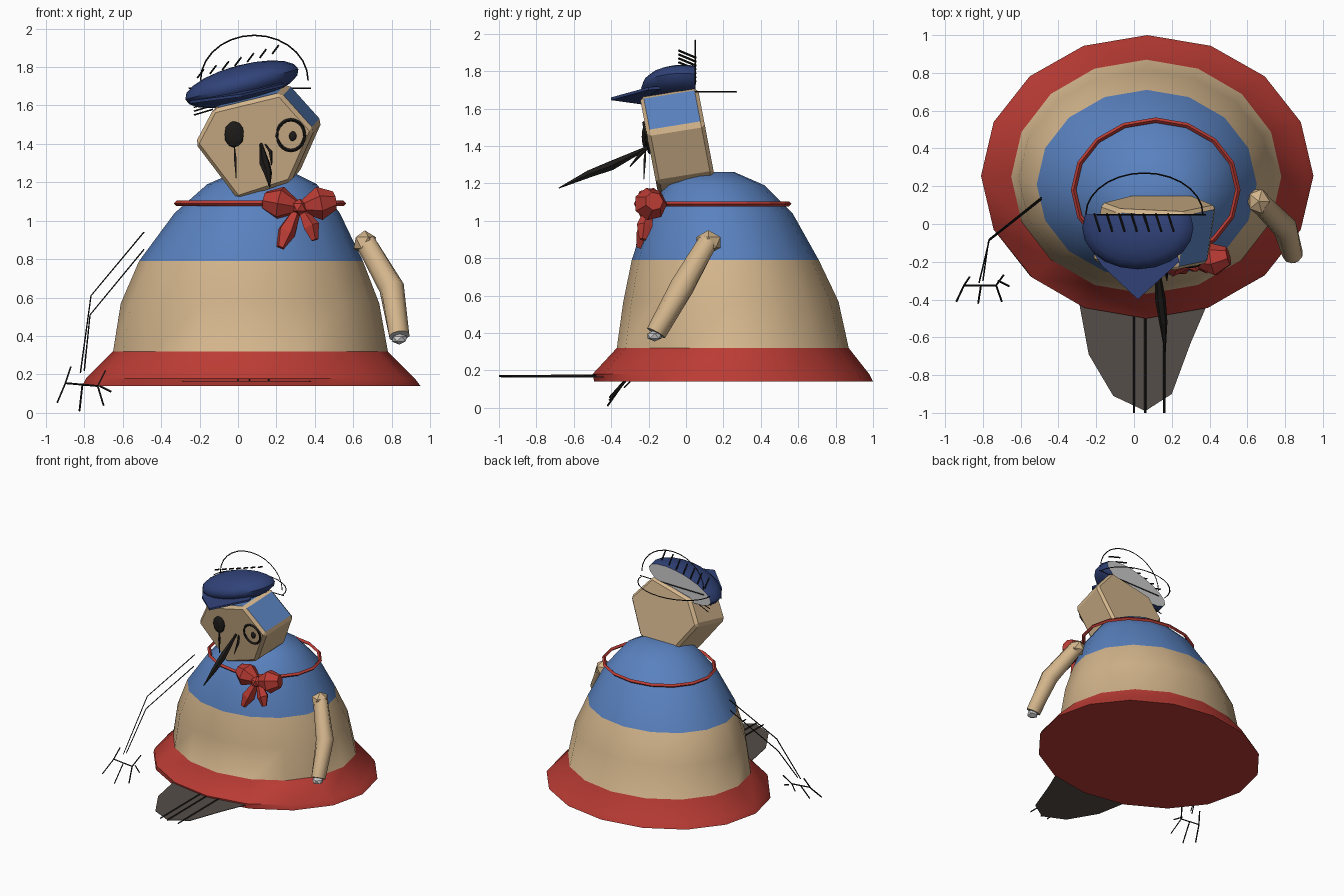
import bpy, bmesh, math
from mathutils import Vector, Matrix

if "Cube" in bpy.data.objects:
    bpy.data.objects.remove(bpy.data.objects["Cube"])


def mat(name, r, g, b):
    m = bpy.data.materials.new(name)
    m.diffuse_color = (r, g, b, 1)
    m.use_nodes = True
    m.node_tree.nodes["Principled BSDF"].inputs["Base Color"].default_value = m.diffuse_color
    return m


RED = mat("red", 0.50, 0.045, 0.035)
TAN = mat("tan", 0.65, 0.46, 0.26)
BLUE = mat("blue", 0.10, 0.22, 0.52)
NAVY = mat("navy", 0.03, 0.055, 0.19)
INK = mat("ink", 0.012, 0.011, 0.01)
SHADE = mat("shade", 0.09, 0.075, 0.065)
GREY = mat("grey", 0.6, 0.6, 0.6)


def finish(name, bm, mats, smooth=None):
    bmesh.ops.recalc_face_normals(bm, faces=bm.faces)
    me = bpy.data.meshes.new(name)
    bm.to_mesh(me)
    bm.free()
    ob = bpy.data.objects.new(name, me)
    bpy.context.collection.objects.link(ob)
    for m in mats:
        me.materials.append(m)
    if smooth:
        bpy.ops.object.select_all(action='DESELECT')
        ob.select_set(True)
        bpy.context.view_layer.objects.active = ob
        bpy.ops.object.shade_smooth_by_angle(angle=math.radians(smooth))
    return ob


def loft(name, rings, mats, pick=None, closed=False, smooth=None, caps=(0, 0)):
    """Skin between rings of points; pick(band, side) chooses the material slot."""
    bm = bmesh.new()
    vs = [[bm.verts.new(p) for p in r] for r in rings]
    n = len(vs[0])
    for i in range(len(vs) if closed else len(vs) - 1):
        a, b = vs[i], vs[(i + 1) % len(vs)]
        for j in range(n):
            f = bm.faces.new((a[j], a[(j + 1) % n], b[(j + 1) % n], b[j]))
            f.material_index = pick(i, j) if pick else 0
    if not closed:
        bm.faces.new(vs[0][::-1]).material_index = caps[0]
        bm.faces.new(vs[-1]).material_index = caps[1]
    return finish(name, bm, mats, smooth)


def tube(name, pts, radii, mats, sides=4, closed=False, **kw):
    pts = [Vector(p) for p in pts]
    if not isinstance(radii, (list, tuple)):
        radii = [radii] * len(pts)
    rings, n = [], len(pts)
    for i, p in enumerate(pts):
        nxt = pts[(i + 1) % n] if closed else pts[min(i + 1, n - 1)]
        prv = pts[i - 1] if closed else pts[max(i - 1, 0)]
        q = (nxt - prv).to_track_quat('Z', 'Y')
        rings.append([p + q @ Vector((radii[i] * math.cos(t), radii[i] * math.sin(t), 0))
                      for t in (2 * math.pi * k / sides for k in range(sides))])
    return loft(name, rings, mats, closed=closed, **kw)


def ink(name, *pts, r=0.004):
    return tube(name, pts, r, [INK])


def ball(name, c, s, m, sub=1, smooth=None):
    bm = bmesh.new()
    bmesh.ops.create_icosphere(bm, subdivisions=sub, radius=1,
                               matrix=Matrix.Translation(c) @ Matrix.Diagonal((*s, 1)))
    return finish(name, bm, [m], smooth)


def slab(name, pts, t, m):
    return loft(name, [pts, [(x, y, z + t) for x, y, z in pts]], [m])


def oval(z, x0, x1, y0, y1, n=16):
    return [((x0 + x1) / 2 + (x1 - x0) / 2 * math.cos(2 * math.pi * k / n),
             (y0 + y1) / 2 + (y1 - y0) / 2 * math.sin(2 * math.pi * k / n), z) for k in range(n)]


# Bell-shaped body in three colour bands
body = [(0.14, -0.81, 0.95, -0.49, 1.00), (0.18, -0.79, 0.92, -0.50, 0.98),
        (0.32, -0.65, 0.78, -0.37, 0.87), (0.57, -0.61, 0.735, -0.335, 0.815),
        (0.79, -0.515, 0.65, -0.29, 0.71), (1.04, -0.33, 0.53, -0.21, 0.57),
        (1.19, -0.16, 0.41, -0.11, 0.42), (1.26, 0.0, 0.27, 0.0, 0.26)]
loft("body", [oval(*b) for b in body], [RED, TAN, BLUE],
     lambda i, j: 0 if i < 2 else 1 if i < 4 else 2, smooth=35, caps=(0, 2))

# Neckerchief ring and bow
tube("neck_ring", oval(1.09, -0.32, 0.55, -0.19, 0.55), 0.014, [RED], closed=True)
ball("bow_knot", (0.32, -0.21, 1.07), (0.045, 0.05, 0.045), RED)
for s in (-1, 1):
    tube("bow_loop", [(0.32, -0.2, 1.07), (0.32 + s * 0.1, -0.19, 1.09), (0.32 + s * 0.18, -0.17, 1.105)],
         [0.025, 0.09, 0.05], [RED], sides=7)
tube("bow_tail_left", [(0.31, -0.2, 1.06), (0.25, -0.22, 0.94), (0.22, -0.25, 0.86)],
     [0.02, 0.05, 0.02], [RED], sides=5)
tube("bow_tail_right", [(0.33, -0.2, 1.06), (0.38, -0.22, 0.97), (0.40, -0.23, 0.90)],
     [0.02, 0.045, 0.02], [RED], sides=5)


# Six-sided head, leaning forward
def face_y(z):
    return -0.15 - (z - 1.15) * 0.19


hexa = [(-0.225, 1.40), (-0.13, 1.58), (0.22, 1.665), (0.395, 1.47), (0.275, 1.20), (-0.005, 1.11)]
front = [(x, face_y(z), z) for x, z in hexa]
back = [(x + 0.045, y + 0.31, z + 0.05) for x, y, z in front]
head = loft("head", [front, back], [TAN, BLUE], lambda i, j: 1 if j in (1, 2) else 0)
bev = head.modifiers.new("bevel", 'BEVEL')
bev.width, bev.segments, bev.material = 0.02, 1, 0

# Eyes and beak strokes
ball("eye_left", (-0.02, face_y(1.45) - 0.01, 1.45), (0.052, 0.02, 0.07), INK, 2)
tube("tear_stroke", [(-0.02, -0.215, 1.40), (-0.015, -0.22, 1.33), (-0.01, -0.225, 1.22)],
     [0.003, 0.009, 0.002], [INK])
ring = [(0.275 + 0.072 * math.cos(t), face_y(1.445 + 0.08 * math.sin(t)) - 0.004, 1.445 + 0.08 * math.sin(t))
        for t in (math.pi * k / 10 for k in range(20))]
tube("eye_right_ring", ring, 0.009, [INK], closed=True)
ball("pupil_right", (0.285, face_y(1.44) - 0.005, 1.44), (0.02, 0.012, 0.026), INK, 2)
tube("beak_spike", [(0.12, -0.19, 1.40), (0.14, -0.40, 1.295), (0.155, -0.52, 1.25), (0.165, -0.68, 1.175)],
     [0.008, 0.028, 0.022, 0.003], [INK], sides=6)
tube("beak_stroke", [(0.14, -0.19, 1.40), (0.17, -0.24, 1.36), (0.175, -0.3, 1.29)],
     [0.004, 0.011, 0.003], [INK])

# Tilted cap, sliced flat at the back, with pointed peak
bm = bmesh.new()
bmesh.ops.create_uvsphere(bm, u_segments=20, v_segments=10, radius=1,
                          matrix=Matrix.Translation((0.02, -0.02, 1.71))
                          @ Matrix.Rotation(math.radians(-15), 4, 'Y')
                          @ Matrix.Diagonal((0.305, 0.22, 0.10, 1)))
bmesh.ops.bisect_plane(bm, geom=bm.verts[:] + bm.edges[:] + bm.faces[:],
                       plane_co=(0, 0.05, 0), plane_no=(0, 1, 0), clear_outer=True)
for f in bmesh.ops.holes_fill(bm, edges=[e for e in bm.edges if e.is_boundary], sides=0)["faces"]:
    f.material_index = 1
finish("cap", bm, [NAVY, GREY], 40)
slab("cap_peak", [(-0.25, -0.1, 1.61), (-0.17, -0.22, 1.62), (0.02, -0.40, 1.645), (0.24, -0.20, 1.70),
                  (0.2, -0.05, 1.71)], 0.015, NAVY)

# Sketched outline of the missing back of the cap
arc = [math.pi * k / 14 for k in range(15)]
ink("cap_sketch_upright", *[(0.085 + 0.28 * math.cos(t), 0.05, 1.73 + 0.235 * math.sin(t)) for t in arc])
ink("cap_sketch_level", *[(0.055 + 0.31 * math.cos(t), 0.05 + 0.22 * math.sin(t), 1.69) for t in arc])
ink("cap_sketch_base", (-0.2, 0.05, 1.685), (0.38, 0.05, 1.69))
for k in range(7):
    x, z = -0.21 + 0.065 * k, 1.755 + 0.021 * k
    ink("cap_hatch", (x, 0.055, z - 0.01), (x + 0.03, -0.04, z + 0.03), r=0.006)
for k in range(3):
    ink("cap_hatch_low", (-0.23, 0.04 - k * 0.02, 1.55 + k * 0.02), (-0.13, 0.02, 1.58 + k * 0.02), r=0.004)

# Solid arm with cut end
tube("arm", [(0.665, 0.115, 0.885), (0.80, -0.02, 0.65), (0.84, -0.16, 0.40)], [0.055, 0.066, 0.055],
     [TAN, GREY], sides=10, smooth=40, caps=(0, 1))
ball("shoulder", (0.66, 0.12, 0.885), (0.065, 0.075, 0.065), TAN)
ball("wrist_cut", (0.84, -0.168, 0.385), (0.045, 0.045, 0.03), GREY)

# Sketched arm and hand
ink("sketch_arm_outer", (-0.49, 0.14, 0.94), (-0.765, -0.08, 0.61), (-0.82, -0.31, 0.21))
ink("sketch_arm_inner", (-0.49, 0.13, 0.85), (-0.77, -0.09, 0.51), (-0.80, -0.30, 0.22))
ink("sketch_palm", (-0.90, -0.325, 0.155), (-0.73, -0.325, 0.14), r=0.005)
fingers = [((-0.87, -0.28, 0.24), (-0.90, -0.325, 0.15)), ((-0.90, -0.325, 0.15), (-0.94, -0.41, 0.055)),
           ((-0.81, -0.325, 0.145), (-0.825, -0.42, 0.01)), ((-0.73, -0.325, 0.14), (-0.70, -0.41, 0.04)),
           ((-0.69, -0.27, 0.22), (-0.73, -0.325, 0.14)), ((-0.72, -0.30, 0.14), (-0.66, -0.33, 0.11))]
for a, b in fingers:
    ink("sketch_finger", a, b, r=0.005)

# Flat foot shadow with three long strokes
slab("foot_shadow", [(-0.29, -0.42, 0.163), (-0.24, -0.69, 0.163), (-0.11, -0.91, 0.163), (0.06, -0.99, 0.163),
                     (0.20, -0.90, 0.163), (0.30, -0.63, 0.163), (0.39, -0.42, 0.163)], 0.004, SHADE)
for x in (0.0, 0.06, 0.16):
    ink("foot_stroke", (x, -0.45, 0.172), (x, -1.0, 0.17), r=0.006)
